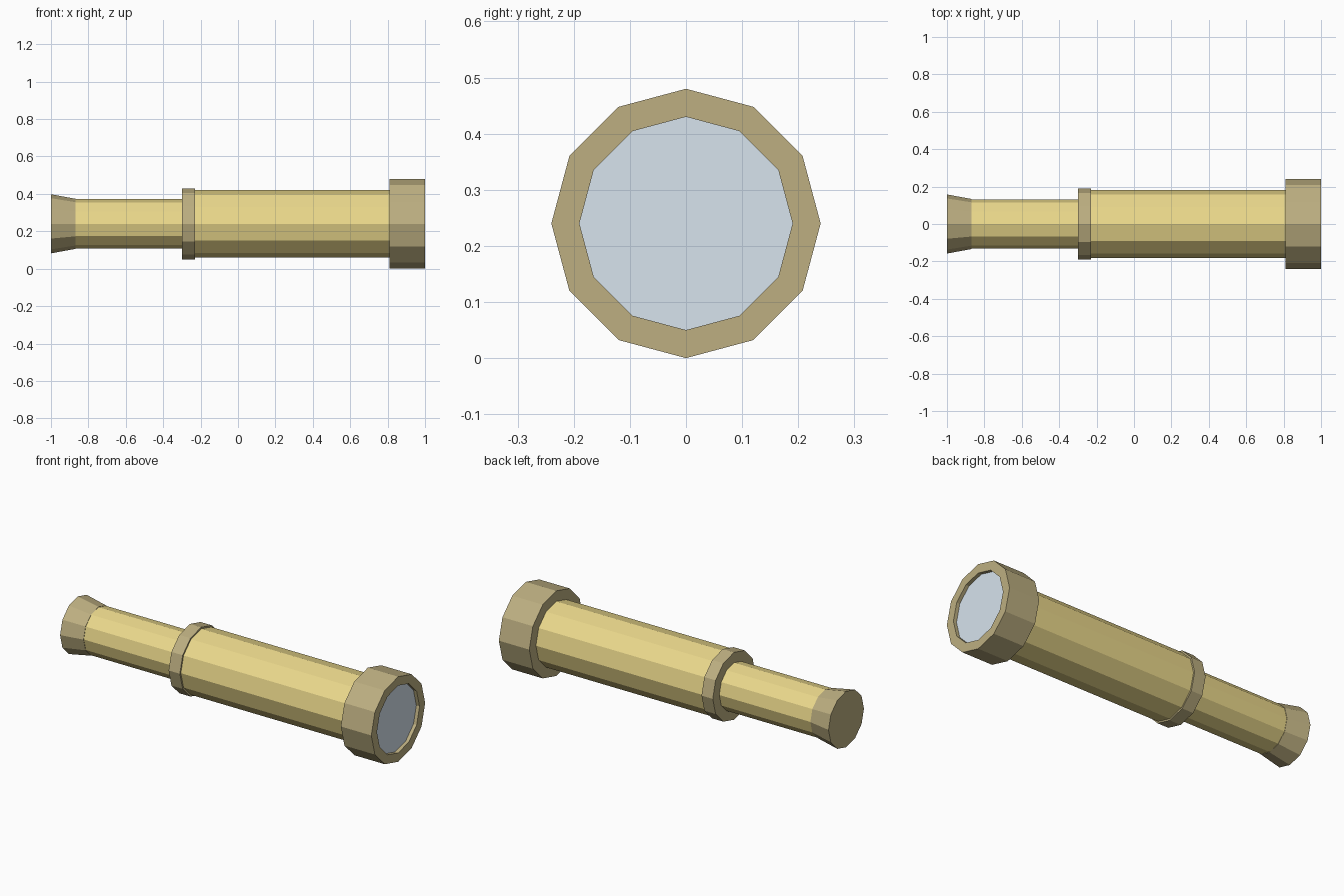
import bpy, bmesh
from math import cos, sin, pi

if "Cube" in bpy.data.objects:
    bpy.data.objects.remove(bpy.data.objects["Cube"])

SIDES = 12
AXIS_Z = 0.24


def material(name, rgb):
    m = bpy.data.materials.new(name)
    m.diffuse_color = (*rgb, 1)
    m.use_nodes = True
    m.node_tree.nodes["Principled BSDF"].inputs["Base Color"].default_value = m.diffuse_color
    return m


def lathe(name, profile, mat, cap_start=True, cap_end=True):
    """Turn (x, radius) points round the long axis into a faceted part."""
    bm = bmesh.new()
    rings = [[bm.verts.new((x, r * cos(2 * pi * i / SIDES), AXIS_Z + r * sin(2 * pi * i / SIDES)))
              for i in range(SIDES)] for x, r in profile]
    for a, b in zip(rings, rings[1:]):
        for i in range(SIDES):
            j = (i + 1) % SIDES
            bm.faces.new((a[i], a[j], b[j], b[i]))
    if cap_start:
        bm.faces.new(rings[0][::-1])
    if cap_end:
        bm.faces.new(rings[-1])
    bmesh.ops.recalc_face_normals(bm, faces=bm.faces)
    me = bpy.data.meshes.new(name)
    bm.to_mesh(me)
    bm.free()
    me.materials.append(mat)
    ob = bpy.data.objects.new(name, me)
    bpy.context.collection.objects.link(ob)
    return ob


brass = material("brass", (0.83, 0.69, 0.26))
dark_brass = material("dark_brass", (0.51, 0.43, 0.22))
glass = material("glass", (0.68, 0.77, 0.85))

# Flared eyepiece and the two telescoping tubes
lathe("eyepiece", [(-1.0, 0.158), (-0.87, 0.134)], dark_brass)
lathe("draw_tube", [(-0.87, 0.132), (-0.28, 0.132)], brass)
lathe("main_tube", [(-0.25, 0.181), (0.83, 0.181)], brass)

# Collar where the tubes meet
lathe("collar", [(-0.3, 0.19), (-0.23, 0.19)], dark_brass)

# Front hood with a shallow recess holding the lens
lathe("lens_hood", [(0.81, 0.24), (1.0, 0.24), (1.0, 0.19), (0.98, 0.19)], dark_brass, cap_end=False)
lathe("lens", [(0.96, 0.19), (0.98, 0.19)], glass)
